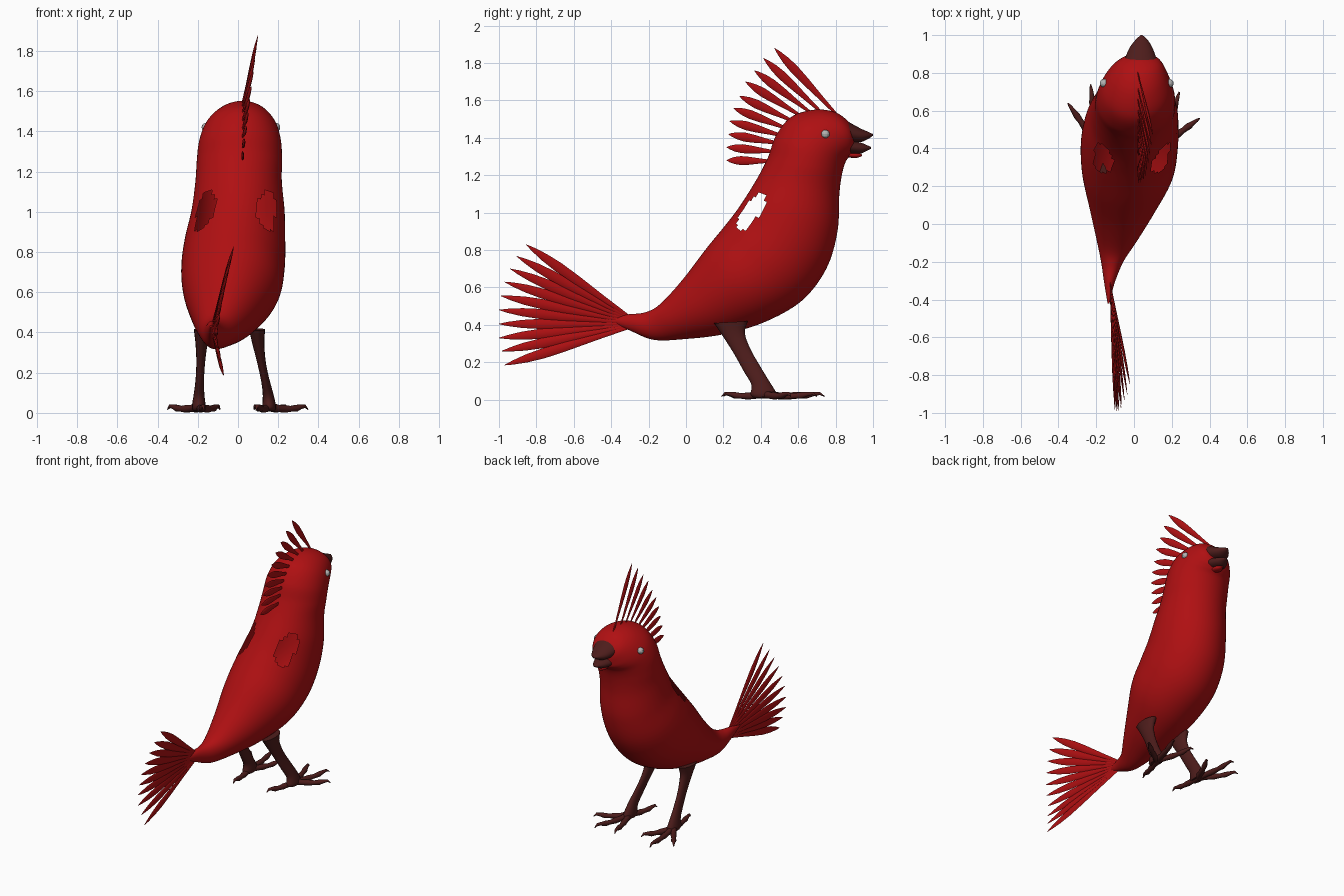
import bpy, bmesh, math
from mathutils import Vector

if "Cube" in bpy.data.objects:
    bpy.data.objects.remove(bpy.data.objects["Cube"])


def material(name, rgb):
    m = bpy.data.materials.new(name)
    m.diffuse_color = (*rgb, 1)
    m.use_nodes = True
    m.node_tree.nodes["Principled BSDF"].inputs["Base Color"].default_value = m.diffuse_color
    return m


RED = material("feather red", (0.43, 0.005, 0.006))
BROWN = material("dark brown", (0.075, 0.012, 0.011))
GREY = material("eye grey", (0.45, 0.45, 0.45))


def spline(rows, sub):
    """Catmull-Rom interpolation of number tuples."""
    out = []
    for i in range(len(rows) - 1):
        p0, p1 = rows[max(i - 1, 0)], rows[i]
        p2, p3 = rows[i + 1], rows[min(i + 2, len(rows) - 1)]
        for k in range(sub):
            t = k / sub
            out.append([0.5 * (2 * b + (c - a) * t + (2 * a - 5 * b + 4 * c - d) * t * t
                               + (3 * b - a - 3 * c + d) * t ** 3)
                        for a, b, c, d in zip(p0, p1, p2, p3)])
    return out + [list(rows[-1])]


def skin(name, rings, segs, mat, angle=60):
    """Join elliptical rings (centre, u axis, v axis) into a capped tube."""
    bm = bmesh.new()
    loops = []
    for c, u, v in rings:
        loops.append([bm.verts.new(c + u * math.cos(a) + v * math.sin(a))
                      for a in (2 * math.pi * i / segs for i in range(segs))])
    for l1, l2 in zip(loops, loops[1:]):
        for i in range(segs):
            j = (i + 1) % segs
            bm.faces.new((l1[i], l1[j], l2[j], l2[i]))
    bm.faces.new(loops[0])
    bm.faces.new(loops[-1])
    bmesh.ops.recalc_face_normals(bm, faces=bm.faces)
    me = bpy.data.meshes.new(name)
    bm.to_mesh(me)
    bm.free()
    ob = bpy.data.objects.new(name, me)
    bpy.context.collection.objects.link(ob)
    me.materials.append(mat)
    bpy.ops.object.select_all(action='DESELECT')
    ob.select_set(True)
    bpy.context.view_layer.objects.active = ob
    bpy.ops.object.shade_smooth_by_angle(angle=math.radians(angle))
    return ob


def loft(name, rows, segs, sub, mat):
    """Rows: upper y, z, lower y, z, centre x, half width."""
    rings = []
    for y1, z1, y2, z2, cx, hw in spline(rows, sub):
        rings.append((Vector((cx, (y1 + y2) / 2, (z1 + z2) / 2)),
                      Vector((0, (y1 - y2) / 2, (z1 - z2) / 2)),
                      Vector((max(hw, 0.002), 0, 0))))
    return skin(name, rings, segs, mat)


def feather(name, base, tip, width):
    """Thin pointed blade lying close to the y-z plane."""
    a, b = Vector(base), Vector(tip)
    d = (b - a).normalized()
    side = d.cross(Vector((1, 0, 0))).normalized()
    flat = d.cross(side)
    shape = ((0, .3), (.25, .55), (.5, .88), (.68, 1), (.82, .8), (.93, .42), (1, .04))
    skin(name, [(a.lerp(b, t), side * width * w, flat * 0.007 * w) for t, w in shape],
         8, RED)


def toe(name, start, end):
    """Knuckled toe ending in a small hooked claw."""
    a, b = Vector(start), Vector(end)
    side = (b - a).cross(Vector((0, 0, 1))).normalized()
    shape = ((0, .03, .024), (.25, .022, .018), (.4, .02, .02), (.55, .02, .015),
             (.7, .023, .018), (.82, .03, .012), (.92, .034, .009), (1, .018, .003))
    rings = []
    for t, z, r in shape:
        c = a.lerp(b, t)
        c.z = z
        rings.append((c, side * r, Vector((0, 0, r))))
    skin(name, rings, 10, BROWN)


# Body, neck and head in one sweep from tail root to face
body = loft("body", [
    (-.42, .435, -.42, .425, -.135, .005), (-.32, .455, -.30, .37, -.13, .028),
    (-.22, .467, -.17, .32, -.115, .06), (-.14, .51, 0, .325, -.09, .11),
    (-.02, .64, .2, .35, -.06, .175), (.11, .81, .42, .415, -.033, .24),
    (.20, .92, .62, .53, -.025, .257), (.27, 1.01, .75, .70, -.015, .25),
    (.33, 1.10, .81, .90, 0, .232), (.39, 1.20, .82, 1.10, .003, .215),
    (.44, 1.30, .835, 1.21, .007, .212), (.48, 1.41, .855, 1.275, .01, .205),
    (.56, 1.51, .88, 1.305, .014, .185), (.68, 1.55, .893, 1.32, .02, .155),
    (.79, 1.54, .898, 1.34, .028, .122), (.86, 1.495, .90, 1.365, .033, .085),
    (.89, 1.45, .90, 1.40, .035, .03)], 72, 8, RED)

# Open wing sockets on both sides of the back
bm = bmesh.new()
bm.from_mesh(body.data)
gone = []
for f in bm.faces:
    c = f.calc_center_median()
    y, z = c.y - .35, c.z - 1.005
    along, across = .58 * y + .81 * z, .81 * y - .58 * z
    if abs(c.x) > .07 and (along / .118) ** 2 + (across / .042) ** 2 < 1:
        gone.append(f)
bmesh.ops.delete(bm, geom=gone, context='FACES')
bm.to_mesh(body.data)
bm.free()

# Open beak
loft("upper_beak", [(.865, 1.488, .865, 1.375, .035, .088), (.93, 1.452, .93, 1.377, .037, .062),
                    (.975, 1.432, .97, 1.392, .04, .034), (1.0, 1.42, 1.0, 1.412, .04, .005)],
     24, 4, BROWN)
loft("lower_beak", [(.865, 1.39, .865, 1.315, .035, .075), (.935, 1.374, .93, 1.315, .037, .048),
                    (.97, 1.36, .965, 1.33, .04, .026), (.99, 1.35, .99, 1.343, .04, .005)],
     24, 4, BROWN)
loft("chin_wattle", [(.87, 1.325, .87, 1.295, .037, .03), (.91, 1.322, .91, 1.292, .037, .028),
                     (.94, 1.312, .94, 1.302, .037, .008)], 12, 3, RED)

# Eyes
for side, x in (("left", -.158), ("right", .187)):
    bpy.ops.mesh.primitive_uv_sphere_add(segments=12, ring_count=8, radius=.023,
                                         location=(x, .745, 1.42))
    eye = bpy.context.object
    eye.name = side + "_eye"
    eye.data.materials.append(GREY)

# Crest feathers: base y, z and tip y, z
crest = ((.80, 1.53, .473, 1.88), (.72, 1.54, .414, 1.826), (.66, 1.54, .366, 1.76),
         (.61, 1.52, .318, 1.70), (.57, 1.49, .286, 1.623), (.54, 1.45, .254, 1.559),
         (.52, 1.41, .233, 1.49), (.50, 1.37, .227, 1.42), (.48, 1.325, .217, 1.35),
         (.46, 1.275, .217, 1.28))
for i, (y, z, ty, tz) in enumerate(crest):
    feather(f"crest_feather_{i}", (.02, y, z), (.025 + (tz - 1.28) * .125, ty, tz), .024)

# Tail fan: tip x, y, z
tail = ((-.02, -.855, .83), (-.035, -.905, .767), (-.05, -.94, .70), (-.065, -.97, .63),
        (-.08, -.99, .555), (-.09, -1, .48), (-.10, -1, .405), (-.10, -1, .33),
        (-.085, -.985, .26), (-.07, -.97, .185))
for i, tip in enumerate(tail):
    feather(f"tail_feather_{i}", (-.127, -.31, .448 - .007 * i), tip, .027)

# Legs and feet: top x, ankle x, toe tips
feet = (("left", -.18, -.195, ((-.35, .64), (-.23, .74), (-.09, .64), (-.17, .19))),
        ("right", .095, .155, ((.348, .56), (.24, .70), (.08, .70), (.09, .20))))
for side, x0, x1, tips in feet:
    def mix(t):
        return x0 + (x1 - x0) * t
    loft(side + "_leg", [(.33, .42, .15, .41, x0, .04), (.315, .355, .20, .335, mix(.1), .03),
                         (.345, .27, .26, .24, mix(.35), .022),
                         (.39, .19, .31, .15, mix(.65), .021),
                         (.435, .115, .35, .08, mix(.9), .026),
                         (.48, .04, .345, .03, x1, .034), (.47, .015, .36, .012, x1, .03)],
         16, 4, BROWN)
    for i, (tx, ty) in enumerate(tips):
        toe(f"{side}_toe_{i}", (x1, .42, 0), (tx, ty, 0))
